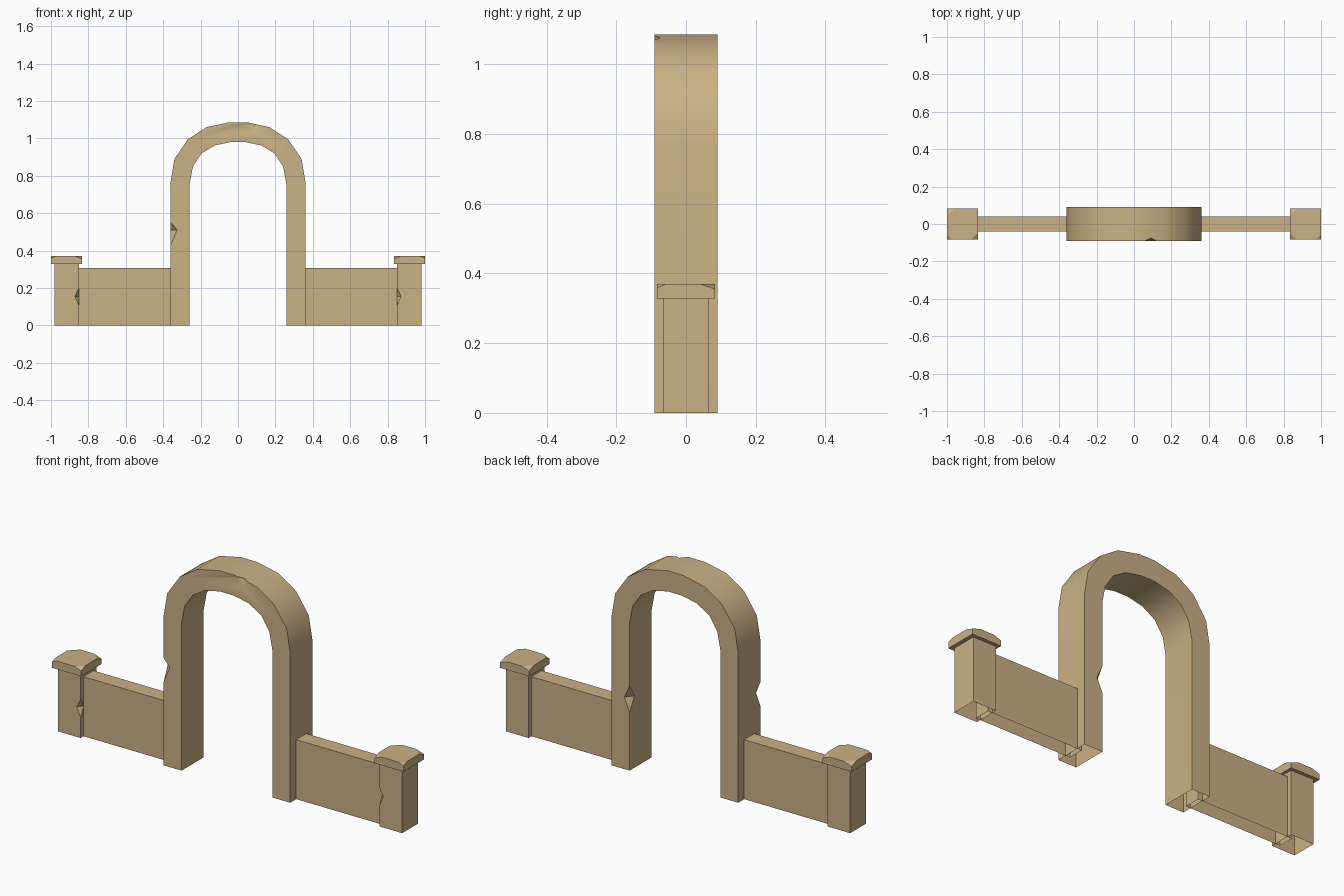
import bpy, bmesh, math
from mathutils import Vector

if "Cube" in bpy.data.objects:
    bpy.data.objects.remove(bpy.data.objects["Cube"])

stone = bpy.data.materials.new("sandstone")
stone.diffuse_color = (0.59, 0.44, 0.235, 1)
stone.use_nodes = True
stone.node_tree.nodes["Principled BSDF"].inputs["Base Color"].default_value = stone.diffuse_color


def make(name, bm):
    bmesh.ops.recalc_face_normals(bm, faces=bm.faces)
    me = bpy.data.meshes.new(name)
    bm.to_mesh(me)
    bm.free()
    me.materials.append(stone)
    ob = bpy.data.objects.new(name, me)
    bpy.context.collection.objects.link(ob)
    return ob


def prism(name, outline, y0, y1):
    # extrude an x-z outline along y
    bm = bmesh.new()
    f = bm.faces.new([bm.verts.new((x, y0, z)) for x, z in outline])
    ext = bmesh.ops.extrude_face_region(bm, geom=[f])["geom"]
    bmesh.ops.translate(bm, vec=(0, y1 - y0, 0),
                        verts=[v for v in ext if isinstance(v, bmesh.types.BMVert)])
    return make(name, bm)


def box(name, x0, x1, y, z0, z1):
    return prism(name, [(x0, z0), (x1, z0), (x1, z1), (x0, z1)], -y, y)


def chip(ob, centre, rx, ry, up, down):
    # knock a faceted nick out of an edge or corner with an octahedral cutter
    bm = bmesh.new()
    c = Vector(centre)
    ring = [bm.verts.new(c + Vector(d)) for d in
            ((rx, 0, 0), (0, ry, 0), (-rx, 0, 0), (0, -ry, 0))]
    top = bm.verts.new(c + Vector((0, 0, up)))
    bottom = bm.verts.new(c - Vector((0, 0, down)))
    for i in range(4):
        a, b = ring[i], ring[(i + 1) % 4]
        bm.faces.new((a, b, top))
        bm.faces.new((b, a, bottom))
    cutter = make("chip_cutter", bm)
    cutter.hide_render = True
    mod = ob.modifiers.new("chip", 'BOOLEAN')
    mod.operation = 'DIFFERENCE'
    mod.solver = 'EXACT'
    mod.object = cutter
    bpy.context.view_layer.objects.active = ob
    bpy.ops.object.modifier_apply(modifier=mod.name)
    bpy.data.objects.remove(cutter)


def open_bottom(ob):
    # the parts are hollow shells with no underside
    bm = bmesh.new()
    bm.from_mesh(ob.data)
    floor = [f for f in bm.faces if all(abs(v.co.z) < 1e-4 for v in f.verts)]
    bmesh.ops.delete(bm, geom=floor, context='FACES')
    bm.to_mesh(ob.data)
    bm.free()


# Arch
outer = [(0.36, 0), (0.36, 0.77), (0.34, 0.89), (0.268, 0.995), (0.168, 1.06), (0.045, 1.086)]
inner = [(0.258, 0), (0.258, 0.76), (0.241, 0.85), (0.194, 0.92), (0.125, 0.962), (0.04, 0.98)]


def span(half):
    return half + [(-x, z) for x, z in reversed(half)]


arch = prism("arch", span(outer) + span(inner)[::-1], -0.09, 0.09)
chip(arch, (-0.36, -0.09, 0.51), 0.035, 0.035, 0.042, 0.08)
chip(arch, (0.258, 0.09, 0.37), 0.03, 0.04, 0.066, 0.07)
chip(arch, (0.09, -0.09, 1.076), 0.035, 0.015, 0.04, 0.04)
open_bottom(arch)
bpy.ops.object.select_all(action='DESELECT')
arch.select_set(True)
bpy.context.view_layer.objects.active = arch
bpy.ops.object.shade_smooth_by_angle(angle=math.radians(32))

# Side walls, end posts and chipped caps
for s, side in ((-1, "left"), (1, "right")):
    wall = box(side + "_wall", s * 0.335, s * 0.875, 0.041, 0, 0.306)
    open_bottom(wall)

    post = box(side + "_post", s * 0.85, s * 0.98, 0.065, 0, 0.335)
    chip(post, (s * 0.85, -0.065, 0.155), 0.022, 0.025, 0.045, 0.05)
    open_bottom(post)

    cap = box(side + "_cap", s * 0.835, s * 1.0, 0.083, 0.328, 0.37)
    for x, y, r, d in ((0.835, -0.083, 0.035, 0.015), (1.0, -0.083, 0.027, 0.011),
                       (0.835, 0.083, 0.04, 0.015), (1.0, 0.083, 0.043, 0.015)):
        chip(cap, (s * x, y, 0.37), r, r, d, d)
